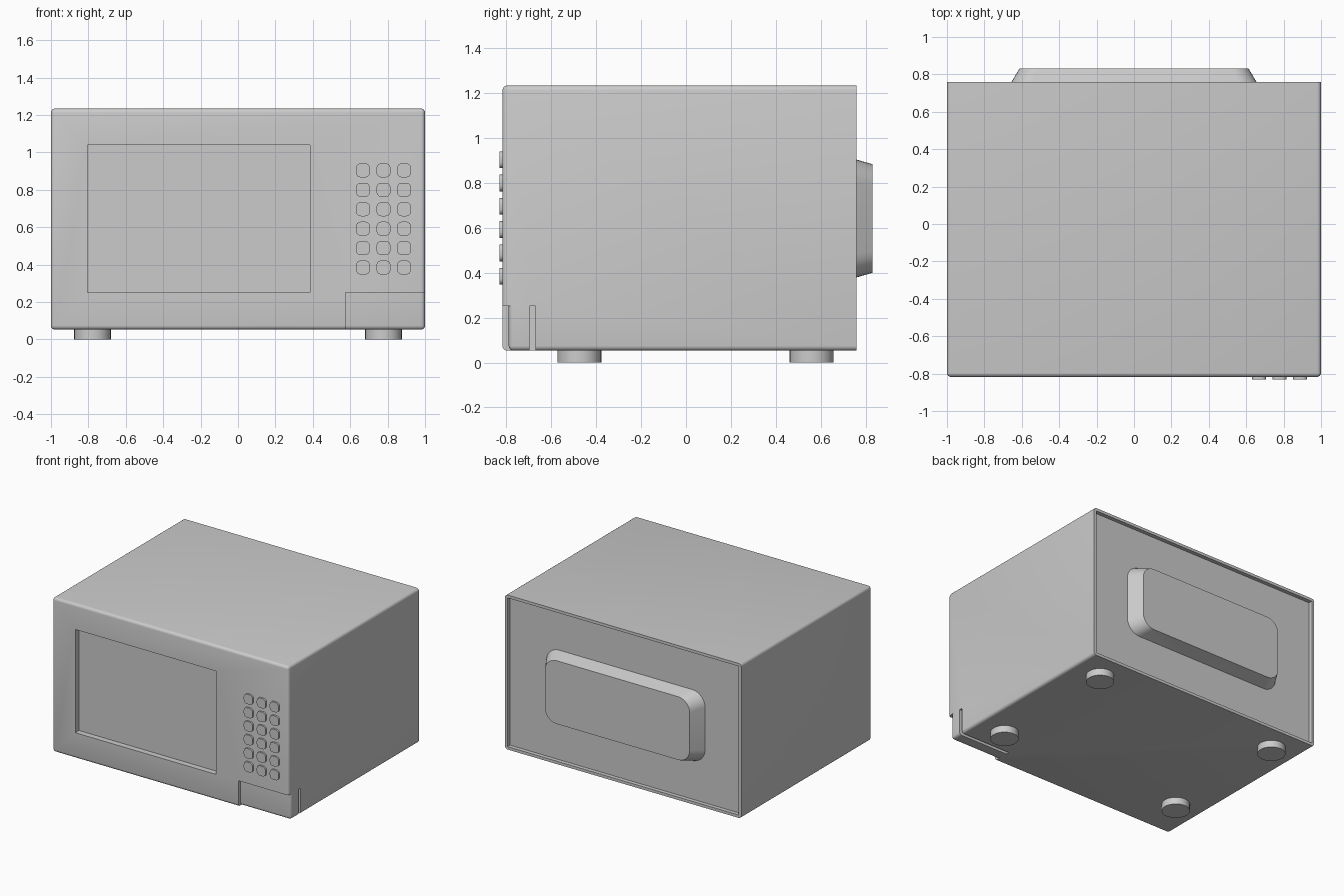
import bpy
import bmesh
import math
from mathutils import Vector

default = bpy.data.objects.get("Cube")
if default:
    bpy.data.objects.remove(default, do_unlink=True)

# One plain grey for every part
GREY = (0.6, 0.6, 0.6, 1.0)
grey = bpy.data.materials.new("plain_grey")
grey.use_nodes = True
grey.diffuse_color = GREY
grey.node_tree.nodes["Principled BSDF"].inputs["Base Color"].default_value = GREY

# Main dimensions
FRONT, BACK = -0.818, 0.76
BOTTOM, TOP = 0.053, 1.235
RIM, PANEL = 0.022, 0.73
ROUND = 0.022
LATCH_X, LATCH_TOP = 0.575, 0.252


def finish(name, bm):
    """Turn a bmesh into a named, smooth-shaded object."""
    bmesh.ops.recalc_face_normals(bm, faces=bm.faces)
    mesh = bpy.data.meshes.new(name)
    bm.to_mesh(mesh)
    bm.free()
    mesh.materials.append(grey)
    obj = bpy.data.objects.new(name, mesh)
    bpy.context.collection.objects.link(obj)
    return obj


def activate(obj):
    bpy.ops.object.select_all(action="DESELECT")
    obj.select_set(True)
    bpy.context.view_layer.objects.active = obj


def smooth(obj):
    activate(obj)
    bpy.ops.object.shade_smooth_by_angle(angle=math.radians(35))


def box_mesh(lo, hi):
    lo, hi = Vector(lo), Vector(hi)
    bm = bmesh.new()
    bmesh.ops.create_cube(bm, size=1)
    for v in bm.verts:
        v.co = (lo + hi) / 2 + v.co * (hi - lo)
    return bm


def round_edges(bm, rule):
    """Round the edges whose midpoint satisfies the rule."""
    edges = [e for e in bm.edges if rule((e.verts[0].co + e.verts[1].co) / 2)]
    bmesh.ops.bevel(bm, geom=edges, offset=ROUND, segments=4, profile=0.5,
                    affect="EDGES")


def rounded_plate(name, centre, size, radius, y_base, y_end, taper=(1, 1), steps=4):
    """Rounded rectangle facing along y, extruded from y_base to y_end."""
    bm = bmesh.new()
    outline = []
    corners = ((1, 1), (-1, 1), (-1, -1), (1, -1))
    for quarter, (sx, sz) in enumerate(corners):
        for i in range(steps + 1):
            a = (quarter + i / steps) * math.pi / 2
            outline.append((sx * (size[0] / 2 - radius) + radius * math.cos(a),
                            sz * (size[1] / 2 - radius) + radius * math.sin(a)))
    rings = []
    for y, (tx, tz) in ((y_base, (1, 1)), (y_end, taper)):
        rings.append([bm.verts.new((centre[0] + x * tx, y, centre[1] + z * tz))
                      for x, z in outline])
    for ring in rings:
        bm.faces.new(ring)
    for i in range(len(outline)):
        j = (i + 1) % len(outline)
        bm.faces.new((rings[0][i], rings[0][j], rings[1][j], rings[1][i]))
    obj = finish(name, bm)
    smooth(obj)
    return obj


def cut(target, lo, hi):
    """Subtract a box from the target."""
    cutter = finish("cutter", box_mesh(lo, hi))
    cutter.hide_render = True
    activate(target)
    mod = target.modifiers.new("cut", "BOOLEAN")
    mod.operation = "DIFFERENCE"
    mod.solver = "EXACT"
    mod.object = cutter
    bpy.ops.object.modifier_apply(modifier=mod.name)
    bpy.data.objects.remove(cutter, do_unlink=True)


# Casing: rounded everywhere but at the back, where the panel sits inside a rim
bm = box_mesh((-1, FRONT, BOTTOM), (1, BACK, TOP))
round_edges(bm, lambda m: m.y < BACK - 0.01)
back_face = max(bm.faces, key=lambda f: f.calc_center_median().y)
bmesh.ops.inset_region(bm, faces=[back_face], thickness=RIM)
pushed = bmesh.ops.extrude_face_region(bm, geom=[back_face])
for v in (g for g in pushed["geom"] if isinstance(g, bmesh.types.BMVert)):
    v.co.y = PANEL
if back_face.is_valid:
    bmesh.ops.delete(bm, geom=[back_face], context="FACES_ONLY")
casing = finish("casing", bm)

# Window recess, and the corner opening for the door latch
cut(casing, (-0.805, FRONT - 0.1, 0.25), (0.385, FRONT + 0.045, 1.04))
cut(casing, (LATCH_X, FRONT - 0.1, BOTTOM - 0.1), (1.1, -0.671, LATCH_TOP))
smooth(casing)

# Door latch: set back from the front, with a slot left behind it
LATCH_FRONT = -0.79
bm = box_mesh((LATCH_X, LATCH_FRONT, BOTTOM), (1, -0.697, LATCH_TOP))
round_edges(bm, lambda m: (m.x > 0.99) + (m.y < LATCH_FRONT + 0.01)
            + (m.z < BOTTOM + 0.01) >= 2)
smooth(finish("door_latch_button", bm))

# Keypad
for row in range(6):
    for col in range(3):
        rounded_plate(f"keypad_button_{row + 1}_{col + 1}",
                      (0.668 + 0.11 * col, 0.904 - 0.1038 * row),
                      (0.075, 0.075), 0.026, FRONT + 0.01, -0.831)

# Tapered bulge on the back panel
rounded_plate("back_bulge", (0, 0.642), (1.35, 0.545), 0.11,
              PANEL - 0.005, 0.831, taper=(0.908, 0.888), steps=8)

# Feet
for x, side in ((-0.778, "right"), (0.778, "left")):
    for y, end in ((-0.475, "front"), (0.56, "back")):
        bm = bmesh.new()
        bmesh.ops.create_cone(bm, cap_ends=True, segments=32, radius1=0.098,
                              radius2=0.098, depth=0.06)
        bmesh.ops.translate(bm, verts=bm.verts, vec=(x, y, 0.03))
        smooth(finish(f"{end}_{side}_foot", bm))
